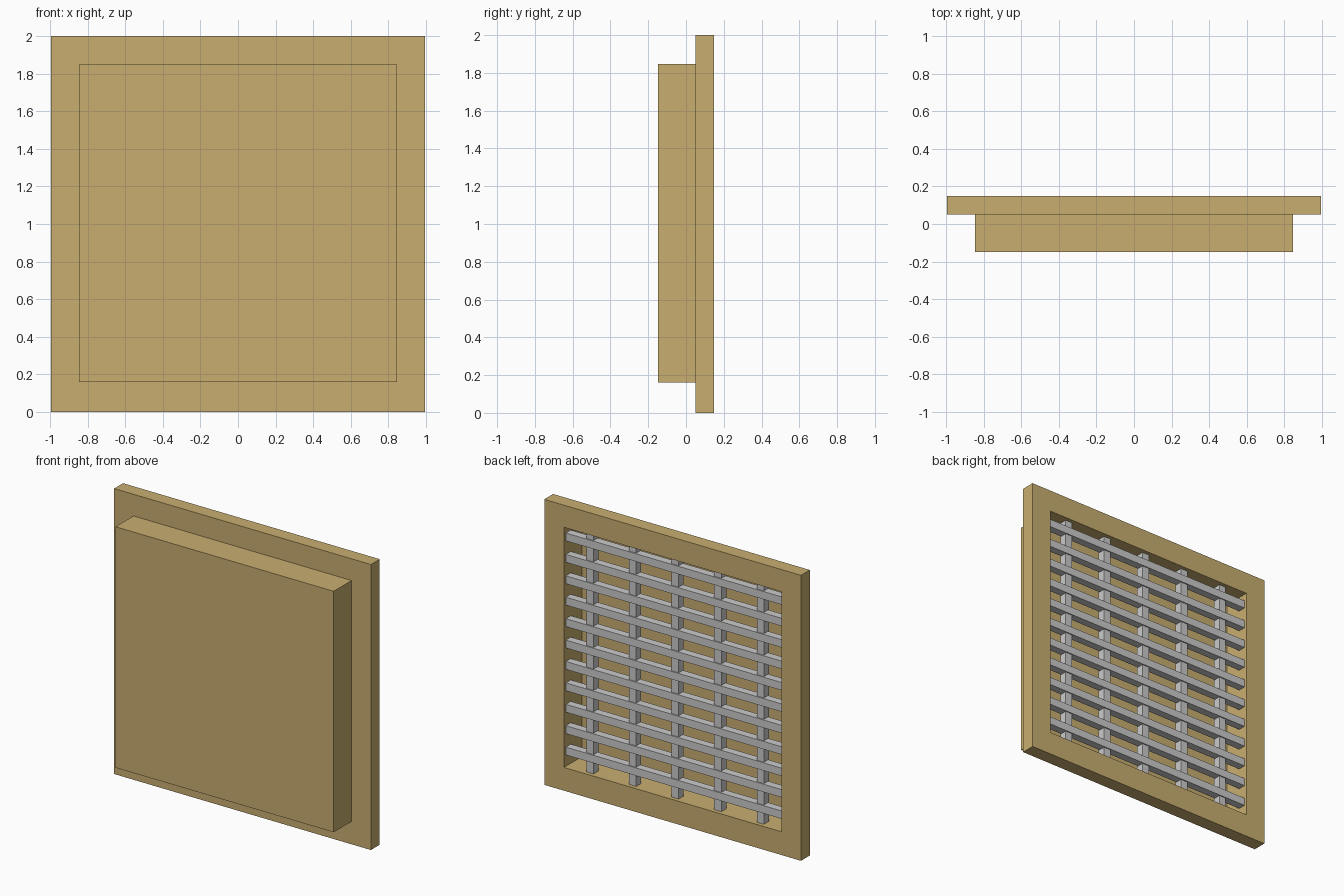
import bpy, bmesh

if "Cube" in bpy.data.objects:
    bpy.data.objects.remove(bpy.data.objects["Cube"])

tan = bpy.data.materials.new("tan")
tan.diffuse_color = (0.58, 0.42, 0.16, 1)
tan.use_nodes = True
tan.node_tree.nodes["Principled BSDF"].inputs["Base Color"].default_value = tan.diffuse_color


def finish(name, bm, mat=None):
    bmesh.ops.recalc_face_normals(bm, faces=bm.faces)
    mesh = bpy.data.meshes.new(name)
    bm.to_mesh(mesh)
    bm.free()
    if mat:
        mesh.materials.append(mat)
    obj = bpy.data.objects.new(name, mesh)
    bpy.context.collection.objects.link(obj)


def bar(name, x0, x1, y0, y1, z0, z1):
    bm = bmesh.new()
    bmesh.ops.create_cube(bm, size=1)
    for v in bm.verts:
        v.co = (x0 + (v.co.x + 0.5) * (x1 - x0),
                y0 + (v.co.y + 0.5) * (y1 - y0),
                z0 + (v.co.z + 0.5) * (z1 - z0))
    finish(name, bm)


# Flanged housing: rectangular loops lofted from the closed front,
# around the flange and down into the recess (half x, y, z low, z high)
loops = [
    (0.845, -0.148, 0.16, 1.848),
    (0.845, 0.05, 0.16, 1.848),
    (0.995, 0.05, 0.0, 2.0),
    (0.995, 0.148, 0.0, 2.0),
    (0.842, 0.148, 0.163, 1.845),
    (0.842, -0.05, 0.163, 1.845),
]
bm = bmesh.new()
rings = [[bm.verts.new(p) for p in
          ((-w, y, lo), (w, y, lo), (w, y, hi), (-w, y, hi))]
         for w, y, lo, hi in loops]
for a, b in zip(rings, rings[1:]):
    for i in range(4):
        j = (i + 1) % 4
        bm.faces.new((a[i], a[j], b[j], b[i]))
bm.faces.new(rings[0])
bm.faces.new(rings[-1])
finish("flanged_housing", bm, tan)

# Upright bars of the grille
T = 0.0275
for i in range(5):
    x = -0.66 + 0.33 * i
    bar(f"upright_bar_{i + 1}", x - T, x + T, 0.065, 0.12, 0.163, 1.845)

# Horizontal slats, just proud of the uprights
for i in range(11):
    z = 0.27 + 0.15 * i
    bar(f"horizontal_slat_{i + 1}", -0.842, 0.842, 0.073, 0.128, z - T, z + T)
